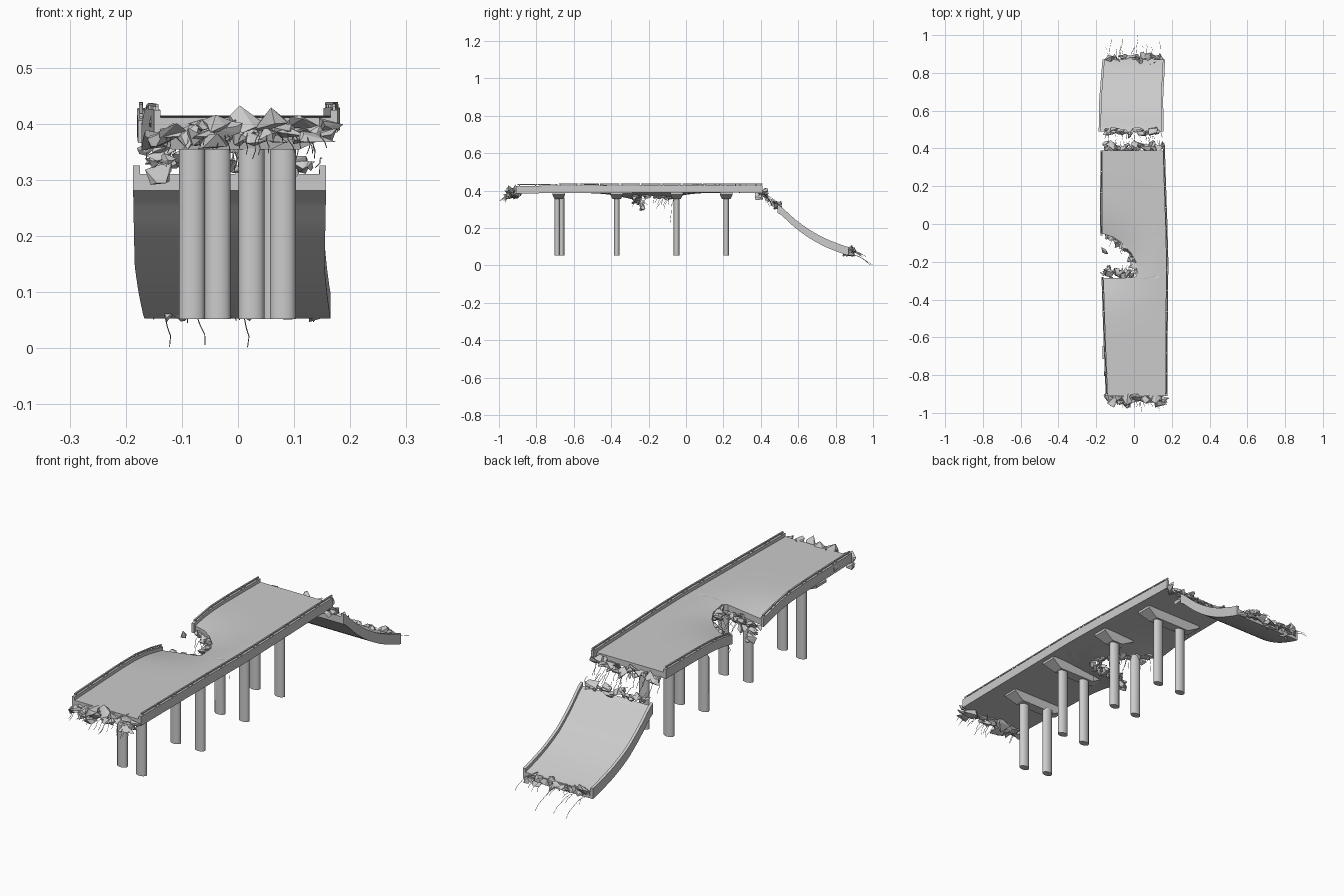
import bpy, bmesh, math, random
from mathutils import Vector, Euler

if "Cube" in bpy.data.objects:
    bpy.data.objects.remove(bpy.data.objects["Cube"])

random.seed(7)
U = random.uniform


def interp(pts, y):
    if y <= pts[0][0]:
        return pts[0][1]
    for (a, va), (b, vb) in zip(pts, pts[1:]):
        if y <= b:
            return va + (vb - va) * (y - a) / (b - a)
    return pts[-1][1]


def finish(name, bm, smooth=False):
    bmesh.ops.recalc_face_normals(bm, faces=bm.faces)
    me = bpy.data.meshes.new(name)
    bm.to_mesh(me)
    bm.free()
    ob = bpy.data.objects.new(name, me)
    bpy.context.collection.objects.link(ob)
    if smooth:
        bpy.context.view_layer.objects.active = ob
        ob.select_set(True)
        bpy.ops.object.shade_smooth_by_angle(angle=math.radians(35))
        ob.select_set(False)
    return ob


def loft(bm, rings):
    rows = [[bm.verts.new(p) for p in r] for r in rings]
    n = len(rows[0])
    for a, b in zip(rows, rows[1:]):
        for i in range(n):
            bm.faces.new((a[i], a[(i + 1) % n], b[(i + 1) % n], b[i]))
    bm.faces.new(rows[0])
    bm.faces.new(rows[-1])


def strip(name, ys, left, right, bottom, thick, n=1):
    """Slab running along y, with edges and height given as functions."""
    rings = []
    for y in ys:
        xs = [left(y) + (right(y) - left(y)) * i / n for i in range(n + 1)]
        rings.append([(x, y, bottom(x, y) + thick) for x in xs] +
                     [(x, y, bottom(x, y)) for x in reversed(xs)])
    bm = bmesh.new()
    loft(bm, rings)
    return finish(name, bm, True)


def span(a, b, n):
    return [a + (b - a) * i / n for i in range(n + 1)]


def rubble(name, path, count, size, jitter):
    """Angular concrete chunks scattered along a broken edge."""
    bm = bmesh.new()
    for i in range(count):
        t = (i + U(0, 1)) / count * (len(path) - 1)
        k = min(int(t), len(path) - 2)
        c = Vector(path[k]).lerp(Vector(path[k + 1]), t - k)
        c += Vector([U(-j, j) for j in jitter])
        rot = Euler((U(-.6, .6), U(-.5, .5), U(-.8, .8))).to_matrix()
        s = U(.6, 1.1)
        vs = [bm.verts.new(c + rot @ Vector([U(-d, d) * s for d in size])) for _ in range(10)]
        res = bmesh.ops.convex_hull(bm, input=vs)
        bmesh.ops.delete(bm, geom=[v for v in set(res['geom_interior'] + res['geom_unused'])
                                   if isinstance(v, bmesh.types.BMVert)], context='VERTS')
    return finish(name, bm)


def wire(bm, start, end, droop, r=.001):
    a, b = Vector(start), Vector(end)
    w = Vector((U(-.008, .008), U(-.008, .008), droop))
    rings = []
    for i in range(6):
        t = i / 5
        p = a.lerp(b, t) + w * math.sin(t * math.pi) + Vector((.003 * math.sin(t * 9), 0, 0))
        d = (b - a).normalized()
        side = d.orthogonal().normalized()
        up = d.cross(side)
        rings.append([p + r * (side * math.cos(q) + up * math.sin(q)) for q in (0, 2.09, 4.19)])
    loft(bm, rings)


def rebar(name, path, count, reach, jitter):
    bm = bmesh.new()
    for i in range(count):
        t = (i + U(.1, .9)) / count * (len(path) - 1)
        k = min(int(t), len(path) - 2)
        c = Vector(path[k]).lerp(Vector(path[k + 1]), t - k)
        e = c + Vector(reach) * U(.5, 1) + Vector([U(-j, j) for j in jitter])
        wire(bm, c, e, .008)
    return finish(name, bm)


# Main deck outline, with the bite taken from the left side
outer_l = [(-.91, -.138), (-.6, -.15), (-.29, -.16), (0, -.168), (.39, -.166)]
edge_l = outer_l[:2] + [(-.286, -.16), (-.284, 0), (-.27, .018), (-.2, .01), (-.15, -.018),
                        (-.1, -.065), (-.07, -.11), (-.05, -.168), (.39, -.166)]
edge_r = [(-.91, .165), (-.5, .167), (-.2, .17), (0, .165), (.2, .158), (.39, .152)]
L = lambda y: interp(outer_l, y)
R = lambda y: interp(edge_r, y)


def deck_z(x, y):
    side = max(0, min(1, (.1 - x) / .27))
    return .384 + .005 * (1 - y * y) - .045 * side * math.exp(-((y + .2) / .17) ** 2)


ys = sorted(set(span(-.91, .39, 40) + [p[0] for p in edge_l]))
strip("main_deck", ys, lambda y: interp(edge_l, y), R, deck_z, .026, 10)

# Curbs, handrails and posts along the main deck
W = .012
parts = (("right", span(-.91, .41, 30), R, lambda y: R(y) + W),
         ("left_front", span(-.91, -.28, 16), lambda y: L(y) - W, L),
         ("left_back", span(-.06, .39, 12), lambda y: L(y) - W, L))
for name, yy, a, b in parts:
    strip(name + "_curb", yy, a, b, deck_z, .04)
    mid = lambda y: (a(y) + b(y)) / 2
    bm = bmesh.new()
    y = yy[0] + .01
    while y + .02 < yy[-1]:
        e = min(y + .105, yy[-1])
        for p in (y + .01, e - .01):
            z = deck_z(mid(p), p)
            loft(bm, [[(mid(p) + i * .003, p + j * .003, h) for i, j in
                       ((-1, -1), (1, -1), (1, 1), (-1, 1))] for h in (z + .038, z + .047)])
        loft(bm, [[(mid(q) + i * .003, q, deck_z(mid(q), q) + h) for i, h in
                   ((-1, .045), (1, .045), (1, .05), (-1, .05))] for q in (y, e)])
        y += .11
    finish(name + "_handrail", bm)

# Collapsed end span
slab = [(.49, .29), (.555, .225), (.61, .18), (.66, .145), (.74, .1), (.82, .069), (.87, .05)]
SL = lambda y: interp([(.49, -.175), (.66, -.172), (.87, -.155)], y)
SR = lambda y: interp([(.49, .145), (.66, .142), (.87, .153)], y)
smooth_z = lambda x, y: sum(interp(slab, y + d) for d in (-.03, -.015, 0, .015, .03)) / 5
sy = span(.49, .87, 20)
strip("fallen_span", sy, SL, SR, smooth_z, .03, 6)
strip("fallen_left_curb", sy, lambda y: SL(y) - W, SL, smooth_z, .045)
strip("fallen_right_curb", sy, SR, lambda y: SR(y) + W, smooth_z, .045)

# Piers: oval columns under tapered caps
piers = ((-.68, -.082, .024), (-.37, -.036, .08), (-.05, -.05, .065), (.215, -.07, .048))
for k, (y, xl, xr) in enumerate(piers):
    for side, x in (("left", xl), ("right", xr)):
        broken = k == 2 and side == "left"
        yc = y + ((.015 if side == "left" else -.008) if k == 0 else 0)
        bm = bmesh.new()
        rings = []
        for lev in (0, 1):
            ring = []
            for q in range(16):
                c, s = math.cos(q * math.pi / 8), math.sin(q * math.pi / 8)
                top = .31 + .02 * s + .02 * c if broken else .362
                ring.append((x + .023 * c, yc + .0155 * s, top if lev else .052))
            rings.append(ring)
        loft(bm, rings)
        finish(f"pier_{k + 1}_{side}_column", bm, True)
    mx = (xl + xr) / 2
    a = -.01 if k == 2 else mx - .137
    bm = bmesh.new()
    b = mx + .137
    prof = ((a, .389, .034), (a, .378, .034), (a + .05, .354, .022),
            (b - .05, .354, .022), (b, .378, .034), (b, .389, .034))
    loft(bm, [[(px, y + s * w, pz) for px, pz, w in prof] for s in (-1, 1)])
    finish(f"pier_{k + 1}_cap", bm)

# Rubble along every broken edge
front = [(-.135, -.92, .385), (.165, -.92, .39)]
back = [(-.16, .41, .388), (.15, .41, .388)]
upper = [(-.155, .49, .322), (.14, .49, .322)]
lower = [(-.145, .87, .075), (.145, .87, .075)]
hole = [(-.15, -.06, .365), (-.09, -.09, .37), (-.035, -.13, .378), (.0, -.19, .38), (.008, -.25, .38)]
lip = [(-.15, -.265, .345), (-.01, -.265, .372)]
rubble("front_rubble", front, 30, (.034, .03, .017), (.005, .022, .014))
rubble("back_rubble", back, 22, (.032, .026, .015), (.005, .018, .013))
rubble("fallen_top_rubble", upper, 20, (.03, .02, .014), (.005, .014, .012))
rubble("fallen_end_rubble", lower, 26, (.03, .022, .015), (.005, .018, .012))
rubble("hole_rubble", hole, 24, (.025, .022, .014), (.012, .012, .012))
rubble("hole_front_rubble", lip, 18, (.026, .024, .014), (.01, .016, .012))
rubble("hanging_rubble", [(-.155, -.26, .35), (-.13, -.24, .31)], 6, (.022, .022, .016), (.012, .012, .01))
rubble("corner_curb_rubble", [(-.15, -.92, .4), (-.155, .4, .4)], 2, (.02, .02, .02), (.002, .002, .002))

# Bent reinforcing bars
rebar("front_rebar", front, 18, (0, -.065, -.045), (.012, .01, .012))
rebar("back_rebar", back, 16, (0, .05, -.07), (.012, .015, .015))
rebar("fallen_top_rebar", upper, 12, (0, -.05, .035), (.012, .01, .015))
rebar("fallen_end_rebar", lower, 10, (0, .09, -.03), (.012, .01, .008))
rebar("hole_rebar", hole, 14, (-.025, -.035, -.07), (.015, .015, .015))
rebar("hole_front_rebar", lip, 10, (0, .05, -.05), (.015, .015, .015))
bm = bmesh.new()
for s, e in (((-.14, .88, .06), (-.123, .985, .003)), ((-.085, .88, .06), (-.06, .98, .006)),
             ((0, .88, .06), (.016, .999, .002)), ((.03, -.92, .37), (.035, -.999, .345)),
             ((.01, -.08, .37), (.02, -.085, .23))):
    wire(bm, s, e, .012)
finish("long_rebar", bm)
